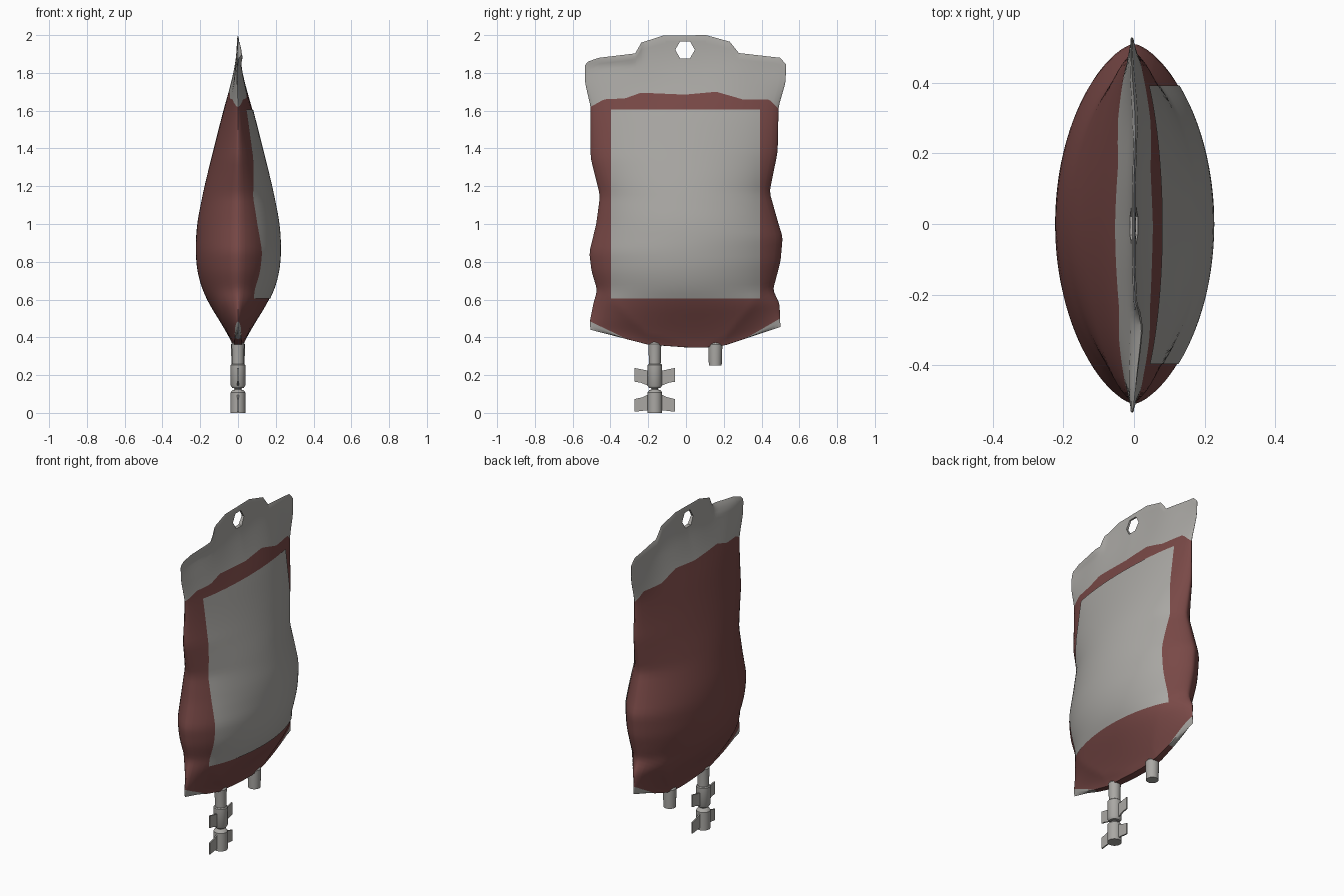
import bpy, bmesh, math
from mathutils import Vector

if "Cube" in bpy.data.objects:
    bpy.data.objects.remove(bpy.data.objects["Cube"])


def mat(name, rgb):
    m = bpy.data.materials.new(name)
    m.diffuse_color = (*rgb, 1)
    m.use_nodes = True
    m.node_tree.nodes["Principled BSDF"].inputs["Base Color"].default_value = m.diffuse_color
    return m


CLEAR = mat("clear_grey_plastic", (0.40, 0.39, 0.37))
RED = mat("dark_red_fluid", (0.19, 0.066, 0.062))


def lin(pts, t):
    if t <= pts[0][0]:
        return pts[0][1]
    for (a, p), (b, q) in zip(pts, pts[1:]):
        if t <= b:
            return p + (q - p) * (t - a) / (b - a)
    return pts[-1][1]


def smooth(pts, t, w):
    # box-averaged profile for soft curves
    return sum(lin(pts, t + w * k / 4) for k in range(-4, 5)) / 9


# outlines of the bag: sides by height, ends by normalised width u
LEFT = [(.44, -.505), (.48, -.51), (.58, -.49), (.65, -.47), (.75, -.50), (.85, -.512), (1.0, -.475),
        (1.15, -.455), (1.35, -.505), (1.62, -.505), (1.75, -.535), (1.85, -.535)]
RIGHT = [(.45, .50), (.58, .495), (.65, .46), (.8, .50), (.93, .512), (1.0, .49), (1.17, .442),
         (1.38, .485), (1.62, .49), (1.75, .527), (1.85, .53)]
TOP = [(-1, 1.84), (-.97, 1.86), (-.86, 1.88), (-.5, 1.903), (-.44, 1.96), (-.225, 1.997), (.205, 2.0),
       (.44, 1.965), (.53, 1.905), (.94, 1.88), (1, 1.845)]
BOTTOM = [(-1, .44), (-.4, .362), (-.22, .355), (0, .347), (.2, .345), (.42, .358), (1, .455)]
FLUID = [(-1, 1.62), (-.84, 1.66), (-.62, 1.665), (-.45, 1.695), (0, 1.685), (.32, 1.70), (.6, 1.66),
         (.88, 1.66), (1, 1.61)]
THICK = [(.33, .012), (.4, .045), (.5, .105), (.6, .168), (.72, .212), (.85, .226), (1.0, .218), (1.2, .178),
         (1.4, .128), (1.6, .078), (1.75, .035), (1.88, .008), (2, .004)]


def sides(z):
    return smooth(LEFT, z, .02), smooth(RIGHT, z, .02)


def half(u, z):
    rise = min(.85, .34 + 1.4 * (z - lin(BOTTOM, u)))
    t = smooth(THICK, z, .06)
    if z < .85:
        t = min(t, smooth(THICK, rise, .06))
    return max(.003, t * max(0, 1 - u * u) ** .65)


def sway(u, z):
    # gentle bend of the hanging flap and its turned corner
    k = max(0, min(1, (z - 1.62) / .2))
    fold = max(0, z - 1.84) * max(0, min(1, (-u - .42) * 8))
    return -k * .008 * math.cos(u * 7) * abs(u) + .3 * fold


def build(name, bm, mats, angle=40):
    me = bpy.data.meshes.new(name)
    bmesh.ops.recalc_face_normals(bm, faces=bm.faces)
    bm.to_mesh(me)
    bm.free()
    for m in mats:
        me.materials.append(m)
    ob = bpy.data.objects.new(name, me)
    bpy.context.collection.objects.link(ob)
    bpy.ops.object.select_all(action='DESELECT')
    bpy.context.view_layer.objects.active = ob
    ob.select_set(True)
    if angle:
        bpy.ops.object.shade_smooth_by_angle(angle=math.radians(angle))
    return ob


# bag: two bulging sheets joined along their rim
us = sorted({round(-1 + i / 30, 3) for i in range(61)} | {p[0] for p in TOP} | {-.985, -.995, .985, .995})
SEAM, LOW, HIGH = 3, 44, 14
bm = bmesh.new()
sheets = {1: [], -1: []}
for i, u in enumerate(us):
    b, f, t = lin(BOTTOM, u), lin(FLUID, u), lin(TOP, u)
    c = b + .045 * max(.05, (abs(u) - .62) / .38)
    zs = [b + (c - b) * j / SEAM for j in range(SEAM)]
    zs += [c + (f - c) * (j / LOW) ** 1.4 for j in range(LOW)]
    zs += [f + (t - f) * j / HIGH for j in range(HIGH + 1)]
    cols = {1: [], -1: []}
    for j, z in enumerate(zs):
        l, r = sides(z)
        y = l + (r - l) * (u + 1) / 2
        if i in (0, len(us) - 1) or j in (0, len(zs) - 1):
            v = bm.verts.new((sway(u, z), y, z))
            cols[1].append(v)
            cols[-1].append(v)
        else:
            for s in cols:
                cols[s].append(bm.verts.new((sway(u, z) + s * half(u, z), y, z)))
    for s in cols:
        sheets[s].append(cols[s])
for s, g in sheets.items():
    for i in range(len(us) - 1):
        corner = abs(us[i] + us[i + 1]) / 2 > .62
        for j in range(SEAM + LOW + HIGH):
            face = bm.faces.new((g[i][j], g[i + 1][j], g[i + 1][j + 1], g[i][j + 1]))
            face.material_index = 0 if j >= SEAM + LOW or (j < SEAM and corner) else 1

# six-sided hanging hole cut through both sheets
C = Vector((0, -.005, 1.922))
APO = .045
dirs = [Vector((0, math.cos(a), math.sin(a))) for a in (math.pi / 6 + k * math.pi / 3 for k in range(6))]
for d in dirs:
    near = [f for f in bm.faces if (f.calc_center_median() - C).length < .11 and f.calc_center_median().z < 1.985]
    geom = set(near) | {e for f in near for e in f.edges} | {v for f in near for v in f.verts}
    bmesh.ops.bisect_plane(bm, geom=list(geom), dist=1e-6, plane_co=C + d * APO, plane_no=d)
inside = [f for f in bm.faces if all((f.calc_center_median() - C).dot(d) < APO for d in dirs)
          and abs(f.calc_center_median().z - C.z) < .06]
bmesh.ops.delete(bm, geom=inside, context='FACES')
bmesh.ops.bridge_loops(bm, edges=[e for e in bm.edges if e.is_boundary])
build("fluid_bag", bm, [CLEAR, RED], 50)

# blank label following the bulge on the +x side
bm = bmesh.new()
N, M = 32, 40
grid = []
for i in range(N + 1):
    y = -.397 + .789 * i / N
    col = []
    for j in range(M + 1):
        z = .605 + 1.0 * j / M
        l, r = sides(z)
        u = (2 * y - l - r) / (r - l)
        col.append(bm.verts.new((half(u, z) + sway(u, z) + .004, y, z)))
    grid.append(col)
for i in range(N):
    for j in range(M):
        bm.faces.new((grid[i][j], grid[i + 1][j], grid[i + 1][j + 1], grid[i][j + 1]))
label = build("label", bm, [CLEAR])
if label.data.polygons[0].normal.x < 0:
    label.data.flip_normals()


def lathe(name, y, profile, n=20):
    bm = bmesh.new()
    rings = [[bm.verts.new((r * math.cos(2 * math.pi * k / n), y + r * math.sin(2 * math.pi * k / n), z))
              for k in range(n)] for r, z in profile]
    for a, b in zip(rings, rings[1:]):
        for k in range(n):
            bm.faces.new((a[k], a[(k + 1) % n], b[(k + 1) % n], b[k]))
    bm.faces.new(rings[0])
    bm.faces.new(rings[-1])
    return build(name, bm, [CLEAR], 35)


# outlet ports entering the bottom seam
PY = -.165
lathe("outlet_port", PY, [(.02, .385), (.035, .365), (.033, .34), (.031, .25)])
lathe("spare_port", .155, [(.02, .385), (.037, .362), (.037, .34), (.034, .25)])
lathe("upper_cap", PY, [(.034, .258), (.039, .253), (.039, .145), (.030, .132), (.018, .130), (.018, .118)])
lathe("lower_cap", PY, [(.018, .124), (.030, .120), (.039, .108), (.039, 0)])

# grip wings, mirrored about each cap
for name, pts in (("upper_wings", [(.03, .222), (.107, .238), (.107, .165), (.075, .16), (.03, .142)]),
                  ("lower_wings", [(.03, .10), (.065, .083), (.107, .073), (.107, .006), (.03, .015)])):
    bm = bmesh.new()
    for s in (-1, 1):
        a, b = [[bm.verts.new((x, PY + s * y, z)) for y, z in pts] for x in (-.004, .004)]
        bm.faces.new(a)
        bm.faces.new(b)
        for k in range(len(pts)):
            q = (k + 1) % len(pts)
            bm.faces.new((a[k], a[q], b[q], b[k]))
    build(name, bm, [CLEAR], 0)
